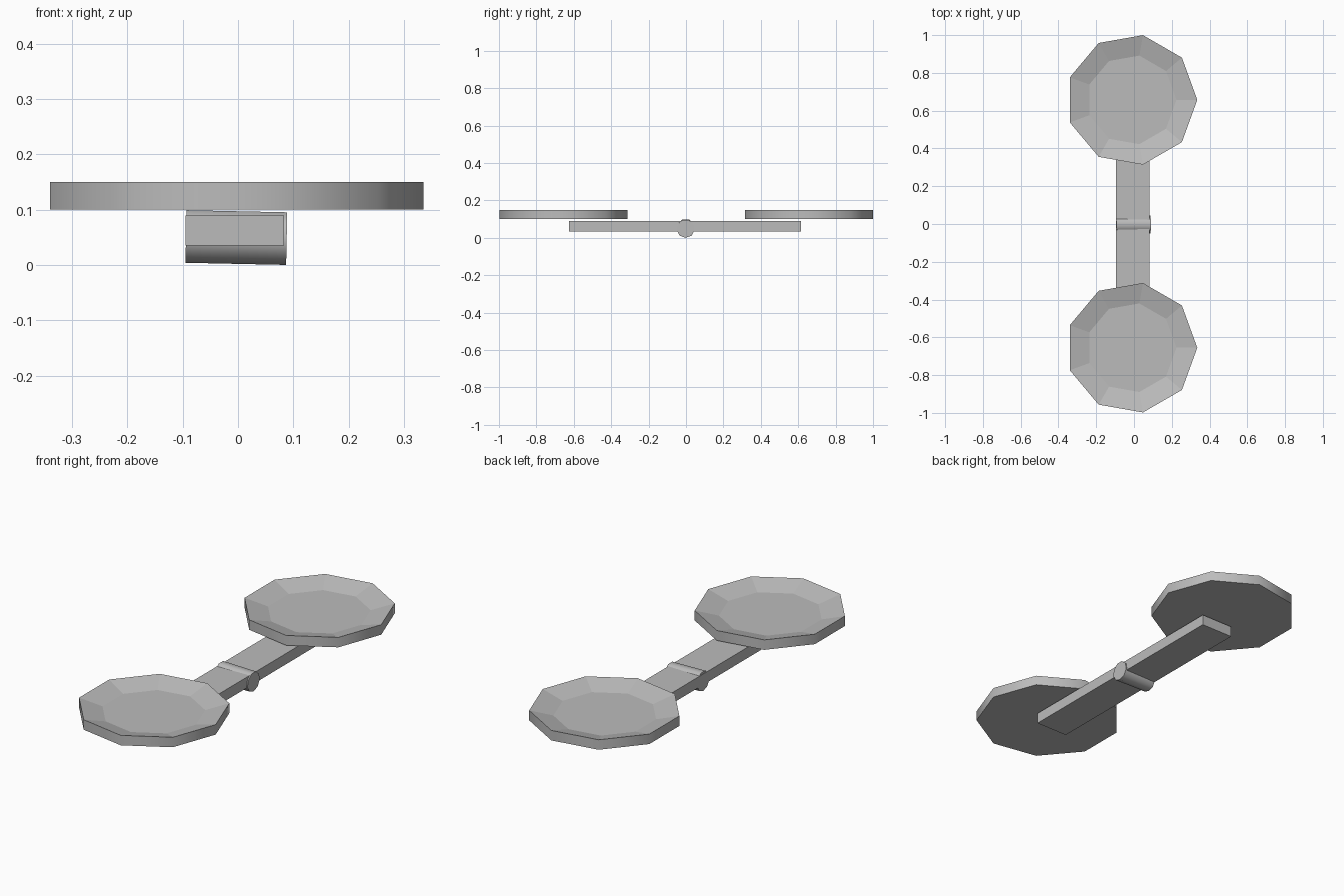
import bpy
import bmesh
from math import cos, sin, tau, radians
from mathutils import Matrix

default = bpy.data.objects.get("Cube")
if default:
    bpy.data.objects.remove(default, do_unlink=True)

SIDES = 9
grey = bpy.data.materials.new("plain grey")
grey.use_nodes = True
grey.diffuse_color = (0.5, 0.5, 0.5, 1)
grey.node_tree.nodes["Principled BSDF"].inputs["Base Color"].default_value = grey.diffuse_color


def finish(name, bm, matrix):
    bmesh.ops.recalc_face_normals(bm, faces=bm.faces)
    mesh = bpy.data.meshes.new(name)
    bm.to_mesh(mesh)
    bm.free()
    mesh.materials.append(grey)
    obj = bpy.data.objects.new(name, mesh)
    obj.matrix_world = matrix
    bpy.context.collection.objects.link(obj)
    return obj


def lathe(name, profile, matrix):
    """Nine-sided solid from (radius, height) pairs; only the first wall is smooth."""
    bm = bmesh.new()
    rings = [[bm.verts.new((r * cos(tau * i / SIDES), r * sin(tau * i / SIDES), z))
              for i in range(SIDES)] for r, z in profile]
    for level, (low, high) in enumerate(zip(rings, rings[1:])):
        for i in range(SIDES):
            j = (i + 1) % SIDES
            face = bm.faces.new((low[i], low[j], high[j], high[i]))
            face.smooth = level == 0
    bm.faces.new(rings[0][::-1])
    bm.faces.new(rings[-1])
    return finish(name, bm, matrix)


# Two shallow dishes with sloped inner rims
dish_profile = [(0.348, 0), (0.348, 0.05), (0.238, 0.02)]
for name, y in (("front_dish", -0.655), ("back_dish", 0.657)):
    lathe(name, dish_profile, Matrix.Translation((-0.013, y, 0.1)))

# Flat beam joining the dishes
bm = bmesh.new()
bmesh.ops.create_cube(bm, size=1)
bmesh.ops.scale(bm, vec=(0.178, 1.24, 0.054), verts=bm.verts)
finish("beam", bm, Matrix.Translation((-0.006, -0.005, 0.062)))

# Slightly tilted pivot across the beam
lathe("pivot", [(0.049, -0.091), (0.049, 0.091)],
      Matrix.Translation((-0.003, -0.002, 0.051)) @ Matrix.Rotation(radians(91.2), 4, 'Y'))
